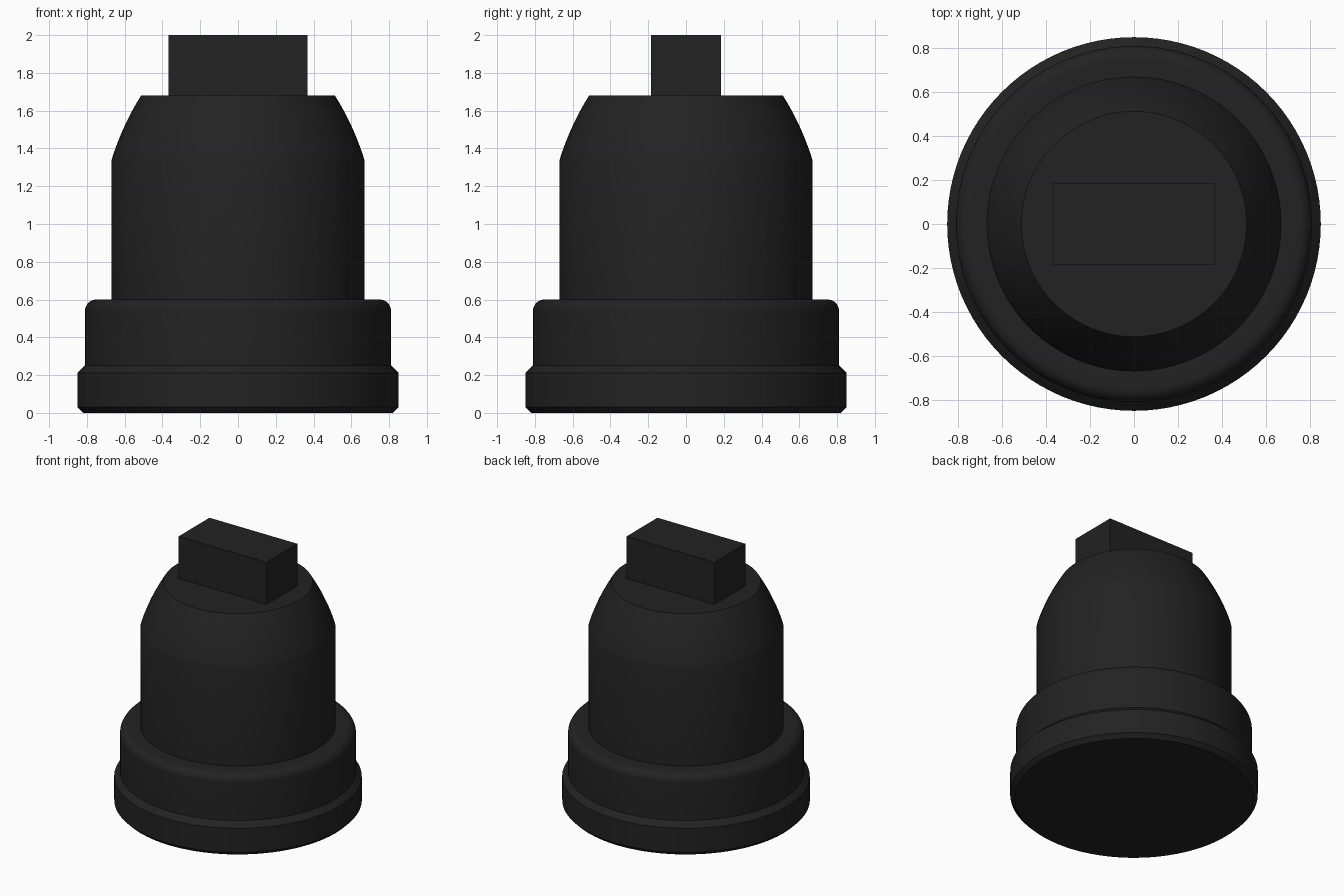
import bpy, bmesh, math

if "Cube" in bpy.data.objects:
    bpy.data.objects.remove(bpy.data.objects["Cube"], do_unlink=True)

black = bpy.data.materials.new("matte black")
black.use_nodes = True
color = (0.016, 0.016, 0.016, 1)
black.diffuse_color = color
black.node_tree.nodes["Principled BSDF"].inputs["Base Color"].default_value = color


def finish(bm, name, smooth):
    bmesh.ops.recalc_face_normals(bm, faces=bm.faces)
    mesh = bpy.data.meshes.new(name)
    bm.to_mesh(mesh)
    bm.free()
    mesh.materials.append(black)
    obj = bpy.data.objects.new(name, mesh)
    bpy.context.collection.objects.link(obj)
    if smooth:
        bpy.ops.object.select_all(action="DESELECT")
        obj.select_set(True)
        bpy.context.view_layer.objects.active = obj
        bpy.ops.object.shade_smooth_by_angle(angle=math.radians(30))
    return obj


def arc(cx, cz, radius, start, end, steps):
    angles = [math.radians(start + (end - start) * i / steps) for i in range(steps + 1)]
    return [(cx + radius * math.cos(a), cz + radius * math.sin(a)) for a in angles]


def lathe(name, profile, segments=96):
    bm = bmesh.new()
    verts = [bm.verts.new((r, 0, z)) for r, z in profile]
    edges = [bm.edges.new(pair) for pair in zip(verts, verts[1:])]
    bmesh.ops.spin(bm, geom=verts + edges, cent=(0, 0, 0), axis=(0, 0, 1),
                   angle=math.tau, steps=segments)
    bmesh.ops.remove_doubles(bm, verts=bm.verts, dist=1e-4)
    return finish(bm, name, True)


# Body: chamfered foot, rounded collar, straight barrel and curved shoulder
foot = [(0, 0), (0.82, 0), (0.85, 0.03), (0.85, 0.212), (0.81, 0.252)]
collar = arc(0.75, 0.54, 0.06, 0, 90, 8)
barrel = [(0.67, 0.6)]
shoulder = arc(-0.7, 0.917, 1.433, 17, 32.2, 10)
lathe("body", foot + collar + barrel + shoulder + [(0, shoulder[-1][1])])

# Rectangular key on top
key_bottom, key_top = 1.66, 2.0
bm = bmesh.new()
bmesh.ops.create_cube(bm, size=1)
bmesh.ops.scale(bm, vec=(0.736, 0.368, key_top - key_bottom), verts=bm.verts)
bmesh.ops.translate(bm, vec=(0, 0, (key_top + key_bottom) / 2), verts=bm.verts)
finish(bm, "top_key", False)
